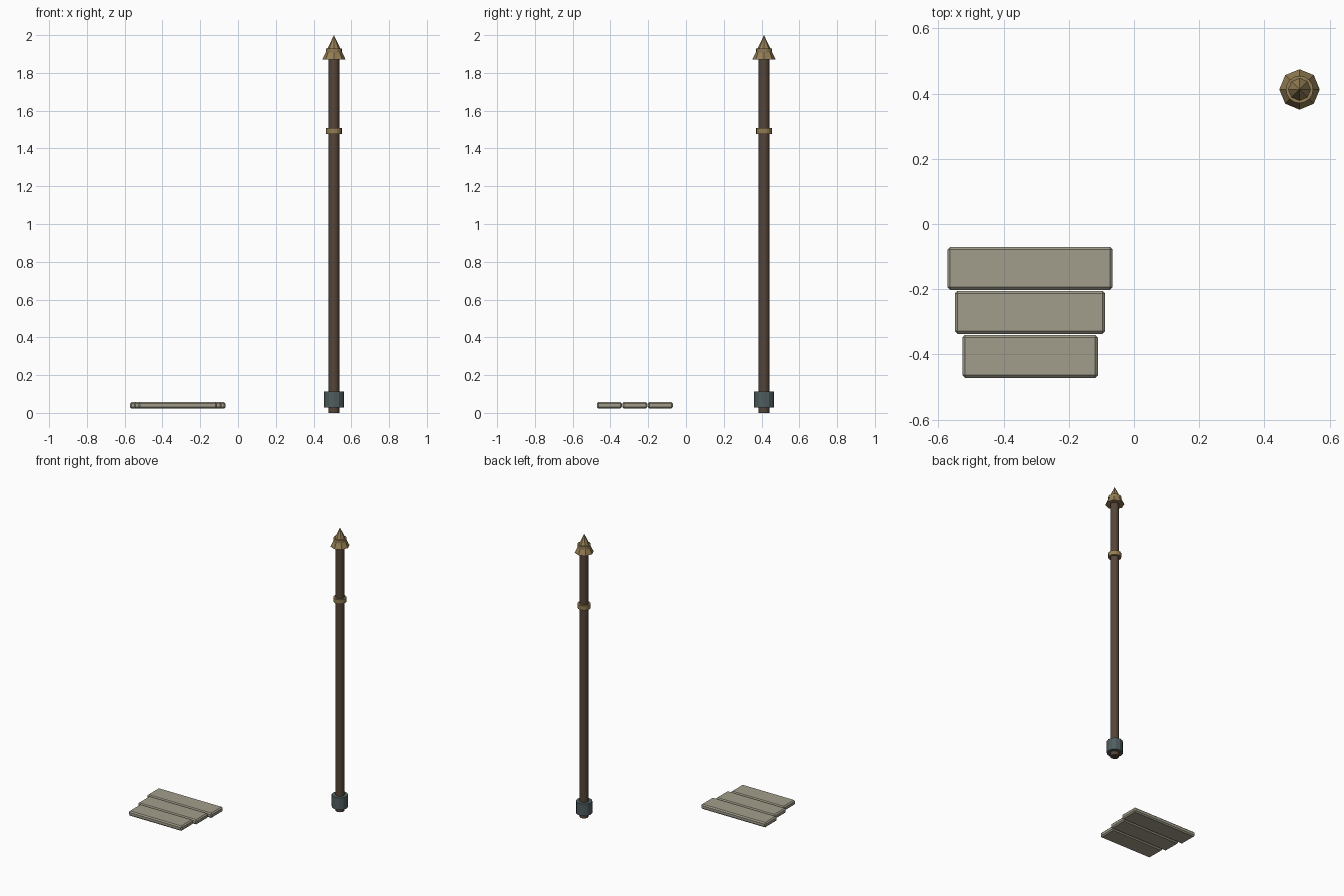
import bpy
from math import radians

if "Cube" in bpy.data.objects:
    bpy.data.objects.remove(bpy.data.objects["Cube"])

PX, PY = 0.508, 0.413  # staff axis


def material(name, rgb):
    m = bpy.data.materials.new(name)
    m.diffuse_color = (*rgb, 1)
    m.use_nodes = True
    m.node_tree.nodes["Principled BSDF"].inputs["Base Color"].default_value = m.diffuse_color
    return m


wood = material("dark_wood", (0.09, 0.06, 0.04))
brass = material("brass", (0.30, 0.21, 0.09))
iron = material("iron", (0.08, 0.11, 0.115))
board = material("pale_board", (0.36, 0.34, 0.26))


def turned(name, z0, z1, r0, r1, sides, mat, smooth=False):
    bpy.ops.mesh.primitive_cone_add(vertices=sides, radius1=r0, radius2=r1,
                                    depth=z1 - z0, location=(PX, PY, (z0 + z1) / 2))
    ob = bpy.context.object
    ob.name = name
    ob.data.materials.append(mat)
    if smooth:
        bpy.ops.object.shade_smooth_by_angle(angle=radians(40))
    return ob


def plank(name, x0, x1, y0, y1):
    bpy.ops.mesh.primitive_cube_add(size=1, location=((x0 + x1) / 2, (y0 + y1) / 2, 0.04))
    ob = bpy.context.object
    ob.name = name
    ob.scale = (x1 - x0, y1 - y0, 0.034)
    bpy.ops.object.transform_apply(location=False, rotation=False, scale=True)
    bev = ob.modifiers.new("edge_chamfer", 'BEVEL')
    bev.width = 0.008
    bev.segments = 1
    ob.data.materials.append(board)


# Staff: shaft, foot ferrule, band, and spiked finial with its collar
turned("shaft", 0.0, 1.90, 0.029, 0.029, 12, wood, True)
turned("foot_ferrule", 0.028, 0.112, 0.053, 0.053, 12, iron)
turned("band", 1.477, 1.508, 0.042, 0.042, 16, brass)
turned("finial_spike", 1.87, 2.0, 0.062, 0.0, 8, brass)
turned("finial_collar", 1.895, 1.928, 0.042, 0.042, 16, brass)

# Three stepped planks, each shorter than the one behind it
for i in range(3):
    inset, back = 0.0225 * i, -0.07 - 0.135 * i
    plank(f"plank_{i + 1}", -0.572 + inset, -0.066 - inset, back - 0.132, back)
